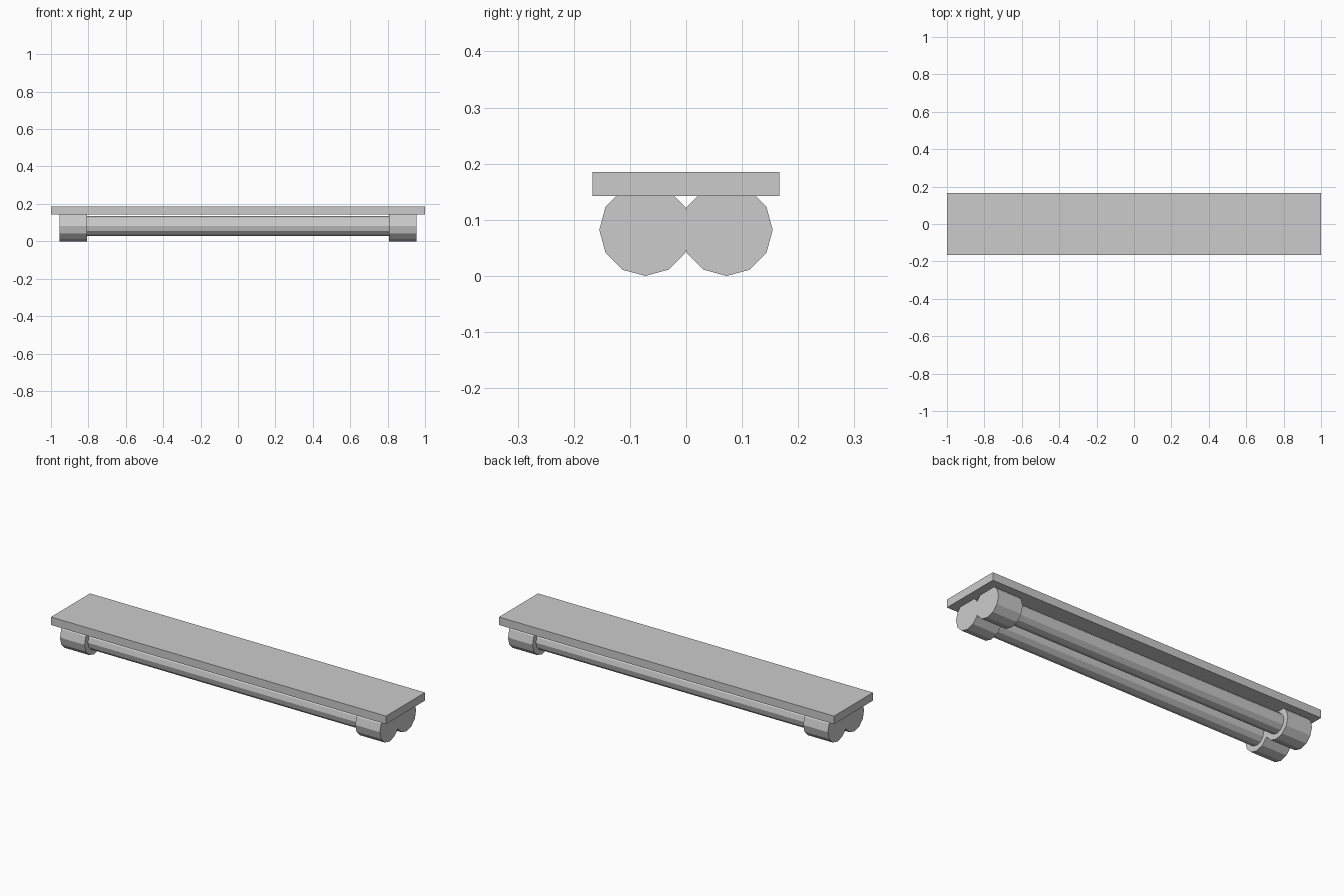
import bpy, math

if "Cube" in bpy.data.objects:
    bpy.data.objects.remove(bpy.data.objects["Cube"])

AXIS_Z = 0.082   # height of the tube axes
AXIS_Y = 0.0725  # sideways offset of each tube


def rod(name, x0, x1, y, radius):
    """Flat-shaded 12-sided cylinder lying along x."""
    bpy.ops.mesh.primitive_cylinder_add(
        vertices=12, radius=radius, depth=x1 - x0,
        location=((x0 + x1) / 2, y, AXIS_Z), rotation=(0, math.pi / 2, 0))
    bpy.context.object.name = name


# Mounting plate on top
bpy.ops.mesh.primitive_cube_add(size=1, location=(0, 0, 0.164))
plate = bpy.context.object
plate.name = "mounting_plate"
plate.scale = (2.0, 0.333, 0.043)

# Two light tubes, each with a socket at both ends
for side, y in (("front", -AXIS_Y), ("back", AXIS_Y)):
    rod(side + "_tube", -0.808, 0.808, y, 0.053)
    rod(side + "_left_socket", -0.955, -0.808, y, AXIS_Z)
    rod(side + "_right_socket", 0.808, 0.955, y, AXIS_Z)
